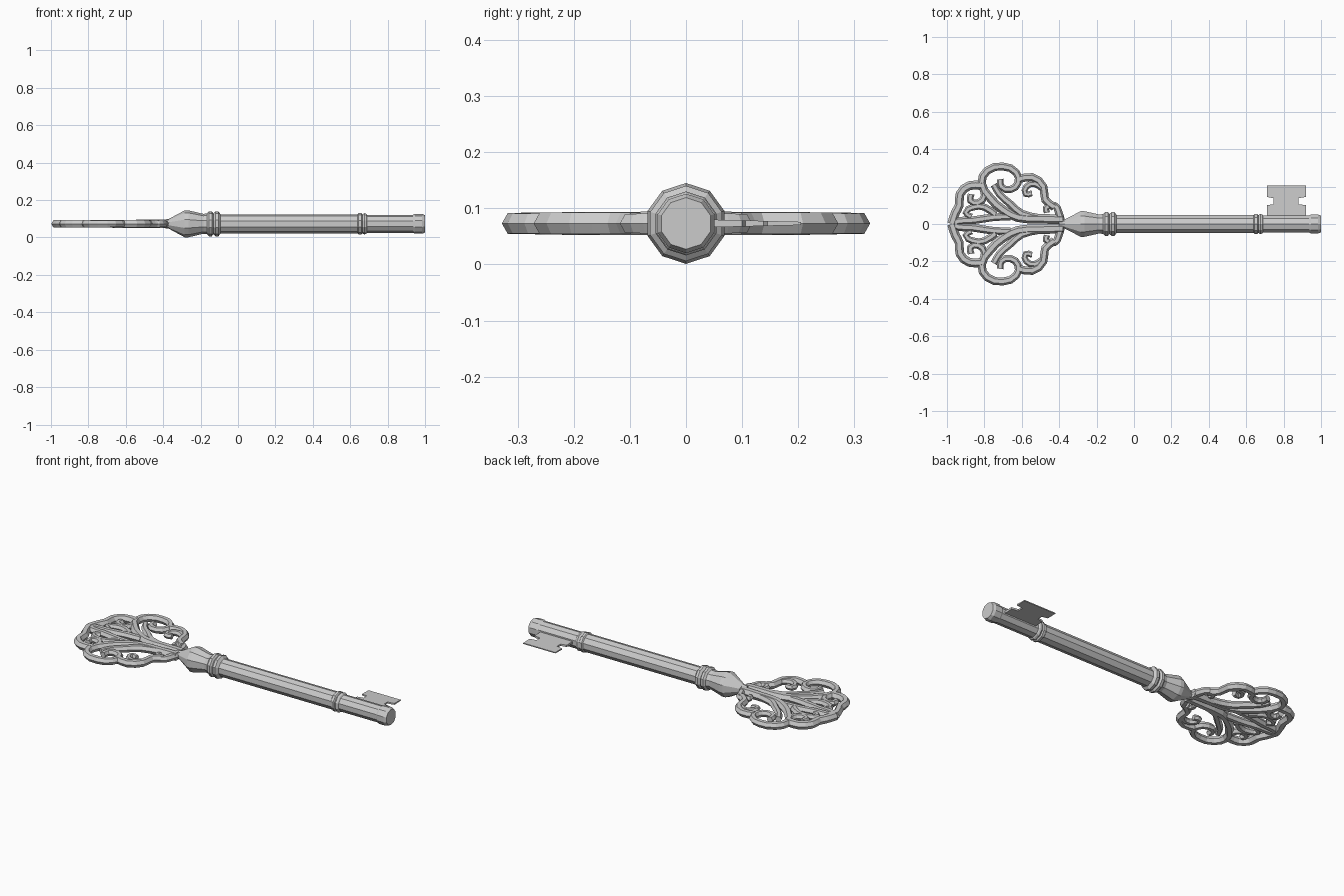
import bpy, bmesh, math

if "Cube" in bpy.data.objects:
    bpy.data.objects.remove(bpy.data.objects["Cube"])

ZC = 0.073


def mesh_object(name, verts, faces):
    me = bpy.data.meshes.new(name)
    me.from_pydata(verts, [], faces)
    bm = bmesh.new()
    bm.from_mesh(me)
    bmesh.ops.recalc_face_normals(bm, faces=bm.faces)
    bm.to_mesh(me)
    bm.free()
    ob = bpy.data.objects.new(name, me)
    bpy.context.collection.objects.link(ob)
    return ob


def turned(name, profile, n=10):
    # faceted solid turned around the long axis; profile is (x, radius)
    verts = [(x, r * math.cos(2 * math.pi * (k + .5) / n), ZC + r * math.sin(2 * math.pi * (k + .5) / n))
             for x, r in profile for k in range(n)]
    faces = [(i * n + k, i * n + (k + 1) % n, (i + 1) * n + (k + 1) % n, (i + 1) * n + k)
             for i in range(len(profile) - 1) for k in range(n)]
    faces += [tuple(range(n)), tuple(range(len(verts) - n, len(verts)))]
    return mesh_object(name, verts, faces)


def scroll(name, pts, r0=0.024, r1=0.016):
    # tapering low-poly scroll, made on both sides of the key
    for side, s in (("left", 1), ("right", -1)):
        cu = bpy.data.curves.new(name, 'CURVE')
        cu.dimensions = '3D'
        cu.bevel_depth = 1
        cu.bevel_resolution = 1
        cu.resolution_u = 2
        cu.use_fill_caps = True
        sp = cu.splines.new('BEZIER')
        sp.bezier_points.add(len(pts) - 1)
        for i, (b, (x, y)) in enumerate(zip(sp.bezier_points, pts)):
            b.co = (x, s * y, ZC)
            b.handle_left_type = b.handle_right_type = 'AUTO'
            b.radius = r0 + (r1 - r0) * i / (len(pts) - 1)
        for p in cu.splines:
            p.use_smooth = False
        ob = bpy.data.objects.new(name + "_" + side, cu)
        bpy.context.collection.objects.link(ob)


# shaft with turned collars
turned("neck_collar", [(-.40, .022), (-.37, .026), (-.285, .072), (-.265, .072), (-.185, .053),
                       (-.165, .056), (-.155, .067), (-.14, .067), (-.132, .056), (-.12, .067),
                       (-.105, .067), (-.092, .05)])
turned("shaft", [(-.10, .051), (.64, .051), (.645, .057), (.66, .057), (.665, .05), (.675, .057),
                 (.685, .054), (.69, .048), (.935, .048), (.945, .053), (.985, .053), (1, .046)])

# bow scrolls
scroll("main_scroll", [(-.38, .025), (-.5, .028), (-.62, .035), (-.7, .075), (-.77, .14), (-.815, .22),
                       (-.785, .285), (-.7, .307), (-.63, .275), (-.62, .22), (-.66, .185),
                       (-.71, .2), (-.715, .24)], .026, .018)
scroll("neck_scroll", [(-.39, .01), (-.405, .07), (-.425, .1), (-.47, .085), (-.465, .06)], .022, .016)
scroll("side_scroll", [(-.425, .09), (-.475, .13), (-.485, .2), (-.545, .25), (-.615, .24)], .022, .022)
scroll("side_curl", [(-.49, .19), (-.53, .215), (-.575, .2), (-.58, .16), (-.545, .165)], .018, .016)
scroll("inner_stem", [(-.5, .03), (-.6, .055), (-.665, .11), (-.72, .16), (-.75, .21)], .022, .018)
scroll("end_stem", [(-.66, .04), (-.76, .035), (-.86, .02), (-.94, .015), (-.975, 0)], .02, .022)
scroll("end_scroll", [(-.975, 0), (-.955, .06), (-.935, .1), (-.93, .16), (-.88, .205), (-.81, .205)], .024, .024)
scroll("end_curl", [(-.81, .205), (-.8, .15), (-.83, .115), (-.875, .125), (-.87, .16)], .02, .018)
scroll("lower_curl", [(-.74, .05), (-.8, .09), (-.86, .09), (-.9, .06), (-.87, .04)], .02, .016)

# flat notched bit, thinning outwards
outline = [(.71, .03), (.71, .1), (.745, .106), (.745, .138), (.71, .145), (.71, .205),
           (.92, .205), (.92, .145), (.88, .138), (.88, .106), (.92, .1), (.92, .03)]
n = len(outline)
half = lambda y: .008 - .025 * y
verts = [(x, y, ZC + s * half(y)) for s in (1, -1) for x, y in outline]
faces = [tuple(range(n)), tuple(range(n, 2 * n))]
faces += [(i, (i + 1) % n, n + (i + 1) % n, n + i) for i in range(n)]
mesh_object("bit", verts, faces)
bpy.data.objects["bit"].location.y = -.0
